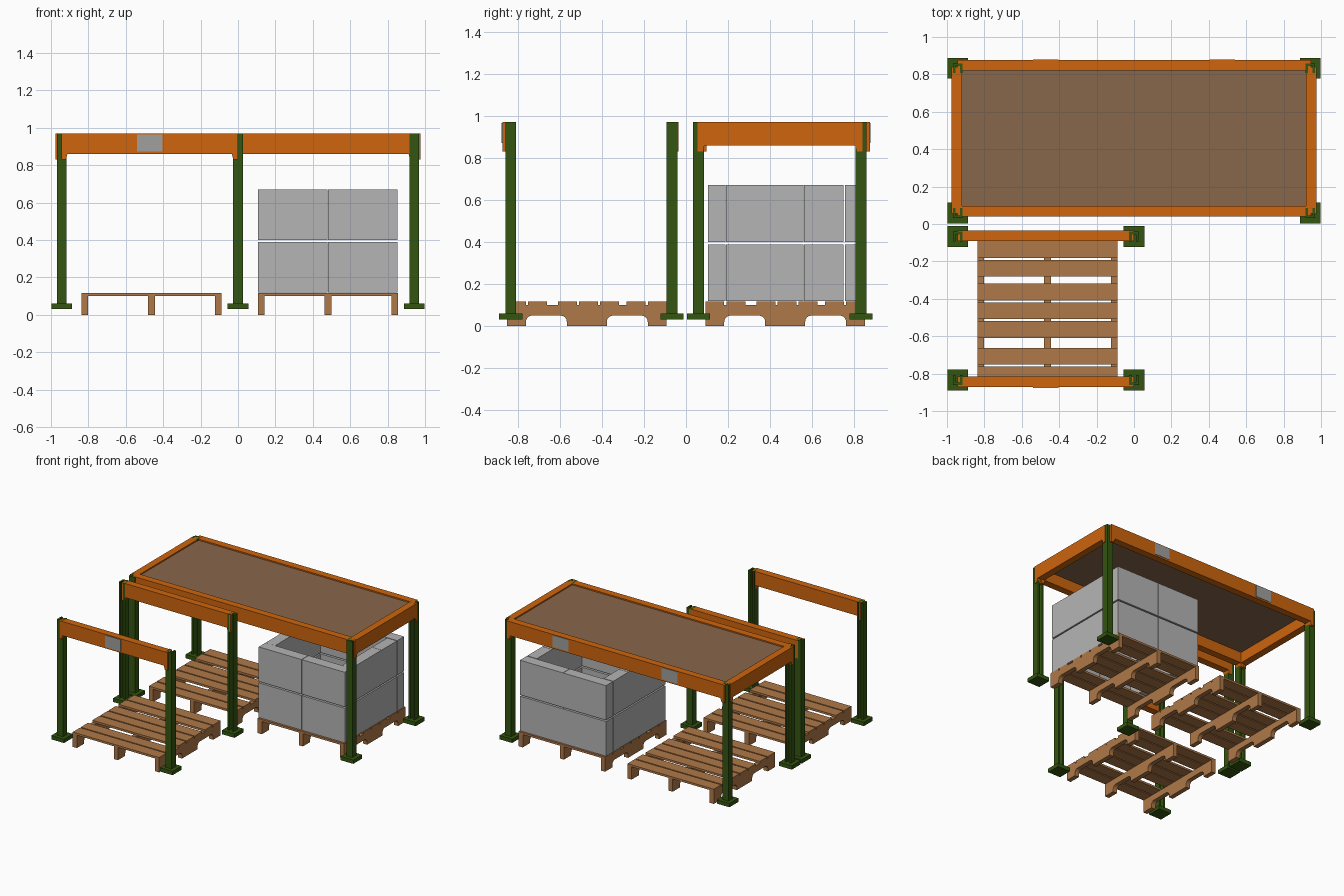
import bpy, bmesh, math
from mathutils import Vector

if "Cube" in bpy.data.objects:
    bpy.data.objects.remove(bpy.data.objects["Cube"])


def material(name, rgb):
    m = bpy.data.materials.new(name)
    m.diffuse_color = (*rgb, 1)
    m.use_nodes = True
    m.node_tree.nodes["Principled BSDF"].inputs["Base Color"].default_value = m.diffuse_color
    return m


ORANGE = material("orange beam paint", (0.62, 0.13, 0.004))
GREEN = material("green post paint", (0.034, 0.09, 0.005))
WOOD = material("pallet wood", (0.43, 0.19, 0.065))
BOARD = material("brown deck board", (0.25, 0.135, 0.07))
GREY = material("grey carton", (0.46, 0.46, 0.46))
PLATE = material("grey plate", (0.35, 0.35, 0.34))


def prism(name, pts, origin, u, v, w, depth, mat):
    """Extrude a closed 2D profile (in axes u, v) by depth along w."""
    o, u, v, w = Vector(origin), Vector(u), Vector(v), Vector(w)
    bm = bmesh.new()
    a = [bm.verts.new(o + u * p + v * q) for p, q in pts]
    face = bm.faces.new(a)
    new = bmesh.ops.extrude_face_region(bm, geom=[face])["geom"]
    bmesh.ops.translate(bm, vec=w * depth,
                        verts=[e for e in new if isinstance(e, bmesh.types.BMVert)])
    bmesh.ops.recalc_face_normals(bm, faces=bm.faces)
    mesh = bpy.data.meshes.new(name)
    bm.to_mesh(mesh)
    bm.free()
    mesh.materials.append(mat)
    ob = bpy.data.objects.new(name, mesh)
    bpy.context.collection.objects.link(ob)
    return ob


X, Y, Z = (1, 0, 0), (0, 1, 0), (0, 0, 1)


def box(name, x, y, z, mat):
    pts = [(x[0], y[0]), (x[1], y[0]), (x[1], y[1]), (x[0], y[1])]
    return prism(name, pts, (0, 0, z[0]), X, Y, Z, z[1] - z[0], mat)


# Upright: channel section open towards the rack's inside, on a square foot
def post(name, x, y, inward):
    h, t = 0.026, 0.014
    pts = [(-h, -h), (h, -h), (h, h), (h - t, h), (h - t, -h + t),
           (-h + t, -h + t), (-h + t, h), (-h, h)]
    prism(name, pts, (x, y, 0.05), X, (0, inward, 0), Z, 0.92, GREEN)
    box(name + "_foot", (x - 0.055, x + 0.055), (y - 0.055, y + 0.055), (0.03, 0.06), GREEN)


# Beam: bar with a deeper hooked connector at each end
def beam(name, start, end, offset, along_x):
    lo, mid, top = 0.83, 0.86, 0.97
    pts = [(start, lo), (start + 0.025, lo), (start + 0.033, mid),
           (end - 0.033, mid), (end - 0.025, lo), (end, lo), (end, top), (start, top)]
    half = 0.028
    if along_x:
        prism(name, pts, (0, offset - half, 0), X, Z, Y, 2 * half, ORANGE)
    else:
        prism(name, pts, (offset - half, 0, 0), Y, Z, X, 2 * half, ORANGE)


# Long rack (rear): four posts, four beams and a deck
for sx, side in ((-1, "left"), (1, "right")):
    post("rear_rack_front_post_" + side, sx * 0.943, 0.059, 1)
    post("rear_rack_back_post_" + side, sx * 0.943, 0.832, -1)
    beam("rear_rack_side_beam_" + side, 0.055, 0.84, sx * 0.947, False)
beam("rear_rack_front_beam", -0.945, 0.945, 0.069, True)
beam("rear_rack_back_beam", -0.945, 0.945, 0.848, True)
box("rear_rack_deck", (-0.925, 0.925), (0.09, 0.825), (0.945, 0.96), BOARD)

# Short rack (front): four posts, two beams, no deck
for x, side in ((-0.943, "left"), (0.0, "right")):
    post("front_rack_front_post_" + side, x, -0.834, 1)
    post("front_rack_back_post_" + side, x, -0.067, -1)
beam("front_rack_front_beam", -0.945, 0.0, -0.844, True)
beam("front_rack_back_beam", -0.945, 0.0, -0.064, True)

# Blank plates on the outer beams
for name, x, y in (("front_plate", -0.473, -0.874),
                   ("back_plate_left", -0.473, 0.874), ("back_plate_right", 0.473, 0.874)):
    box(name, (x - 0.068, x + 0.068), (y - 0.003, y + 0.005), (0.872, 0.965), PLATE)


# Pallet: three notched stringers and seven boards
def notch(a, b, h=0.05, r=0.03):
    arc = [(r - r * math.cos(k * math.pi / 8), h - r + r * math.sin(k * math.pi / 8))
           for k in range(5)]
    return ([(a, 0)] + [(a + p, q) for p, q in arc]
            + [(b - p, q) for p, q in reversed(arc)] + [(b, 0)])


def pallet(name, x, y):
    profile = [(0, 0)] + notch(0.09, 0.285) + notch(0.475, 0.67) + [(0.76, 0), (0.76, 0.1), (0, 0.1)]
    for i in range(3):
        prism(f"{name}_stringer_{i + 1}", profile, (x + i * 0.357, y, 0), Y, Z, X, 0.036, WOOD)
    for i, s in enumerate((0, 0.1, 0.243, 0.343, 0.443, 0.57, 0.67)):
        box(f"{name}_board_{i + 1}", (x, x + 0.75), (y + s, y + s + 0.09), (0.1, 0.116), WOOD)


pallet("front_pallet", -0.838, -0.852)
pallet("rear_left_pallet", -0.838, 0.092)
pallet("rear_right_pallet", 0.106, 0.092)

# Ring of cartons, two layers, hollow in the middle
for layer, z in enumerate((0.118, 0.4)):
    zz = (z, z + 0.271)
    for i, x in enumerate((0.106, 0.481)):
        for row, y in (("front", 0.105), ("back", 0.756)):
            box(f"carton_{row}_{layer}_{i}", (x, x + 0.372), (y, y + 0.084), zz, GREY)
    for side, x in (("left", 0.106), ("right", 0.769)):
        for i, (y0, y1) in enumerate(((0.19, 0.56), (0.562, 0.75))):
            box(f"carton_{side}_{layer}_{i}", (x, x + 0.084), (y0, y1), zz, GREY)
